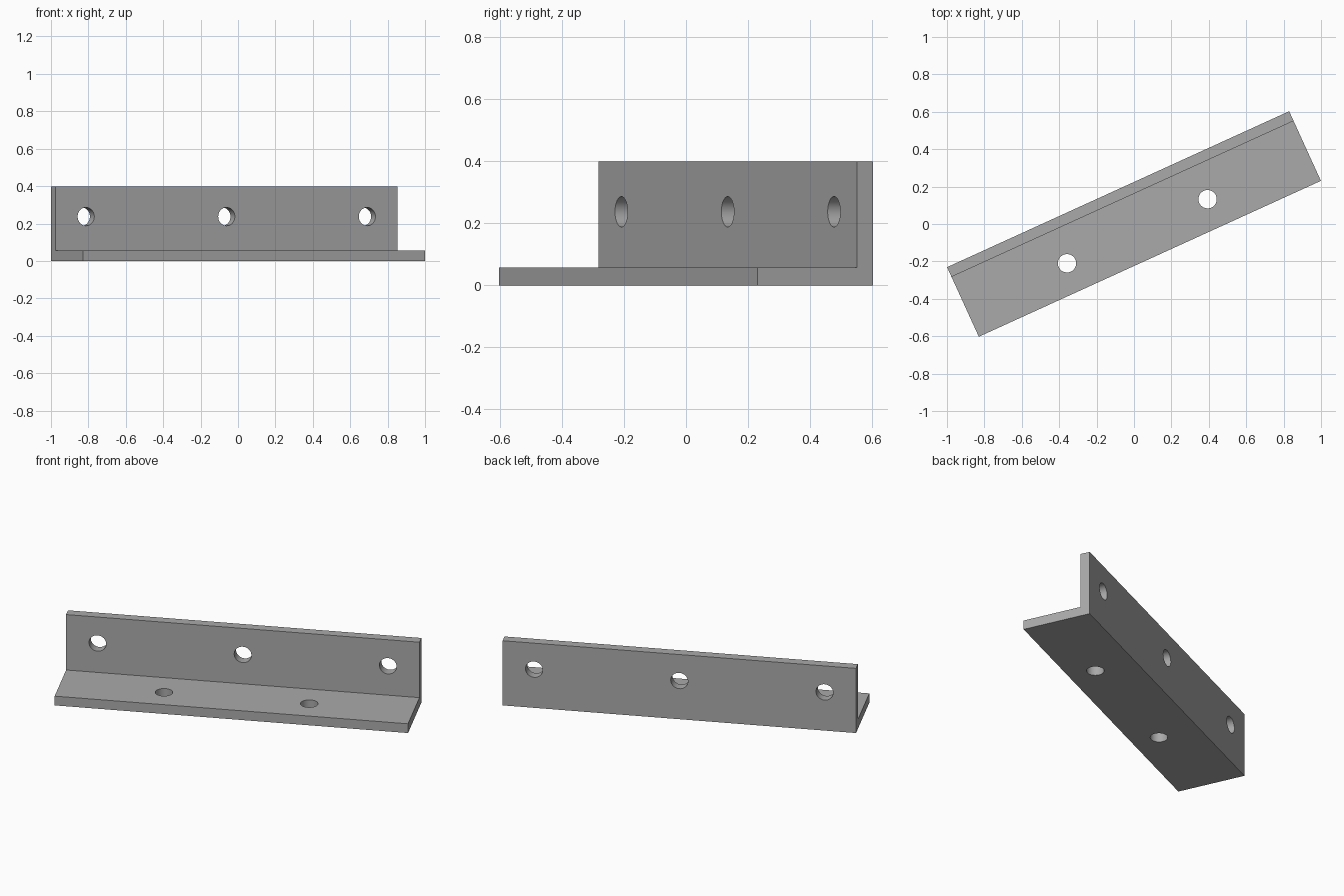
import bpy, bmesh, math
from mathutils import Matrix, Vector

old = bpy.data.objects.get("Cube")
if old:
    bpy.data.objects.remove(old, do_unlink=True)

LENGTH, WIDTH, HEIGHT, THICK = 2.01, 0.409, 0.399, 0.057
HOLE_RADIUS, HOLE_SPACING, EDGE_GAP = 0.049, 0.826, 0.162
TURN = Matrix.Rotation(math.radians(24.5), 4, 'Z')

steel = bpy.data.materials.new("grey steel")
steel.use_nodes = True
grey = (0.4, 0.4, 0.4, 1)
steel.diffuse_color = grey
steel.node_tree.nodes["Principled BSDF"].inputs["Base Color"].default_value = grey


def make_object(name, bm):
    bmesh.ops.recalc_face_normals(bm, faces=bm.faces)
    mesh = bpy.data.meshes.new(name)
    bm.to_mesh(mesh)
    bm.free()
    mesh.materials.append(steel)
    obj = bpy.data.objects.new(name, mesh)
    bpy.context.collection.objects.link(obj)
    return obj


# L-shaped section extruded along the bar
front, back = -WIDTH / 2, WIDTH / 2
section = [(front, 0), (back, 0), (back, HEIGHT), (back - THICK, HEIGHT),
           (back - THICK, THICK), (front, THICK)]
bm = bmesh.new()
face = bm.faces.new([bm.verts.new((-LENGTH / 2, y, z)) for y, z in section])
extruded = bmesh.ops.extrude_face_region(bm, geom=[face])["geom"]
verts = [v for v in extruded if isinstance(v, bmesh.types.BMVert)]
bmesh.ops.translate(bm, verts=verts, vec=(LENGTH, 0, 0))
bracket = make_object("angle_bracket", bm)

# Drill positions: three through the upright flange, two through the base
bm = bmesh.new()
upright = Matrix.Rotation(math.pi / 2, 4, 'X')
drills = [(Vector((i * HOLE_SPACING, back - THICK / 2, HEIGHT - EDGE_GAP)), upright)
          for i in (-1, 0, 1)]
drills += [(Vector((i * HOLE_SPACING / 2, front + EDGE_GAP, THICK / 2)), Matrix())
           for i in (-1, 1)]
for centre, spin in drills:
    bmesh.ops.create_cone(bm, cap_ends=True, segments=48, radius1=HOLE_RADIUS,
                          radius2=HOLE_RADIUS, depth=THICK * 2,
                          matrix=Matrix.Translation(centre) @ spin)
cutter = make_object("hole_cutter", bm)
cutter.hide_render = True

# Cut the holes, then discard the cutter
cut = bracket.modifiers.new("holes", 'BOOLEAN')
cut.operation = 'DIFFERENCE'
cut.solver = 'EXACT'
cut.object = cutter
bpy.ops.object.select_all(action='DESELECT')
bracket.select_set(True)
bpy.context.view_layer.objects.active = bracket
bpy.ops.object.modifier_apply(modifier=cut.name)
bpy.data.objects.remove(cutter, do_unlink=True)

# Turn the bar to its diagonal stance
bracket.data.transform(TURN)
bpy.ops.object.shade_smooth_by_angle(angle=math.radians(30))
